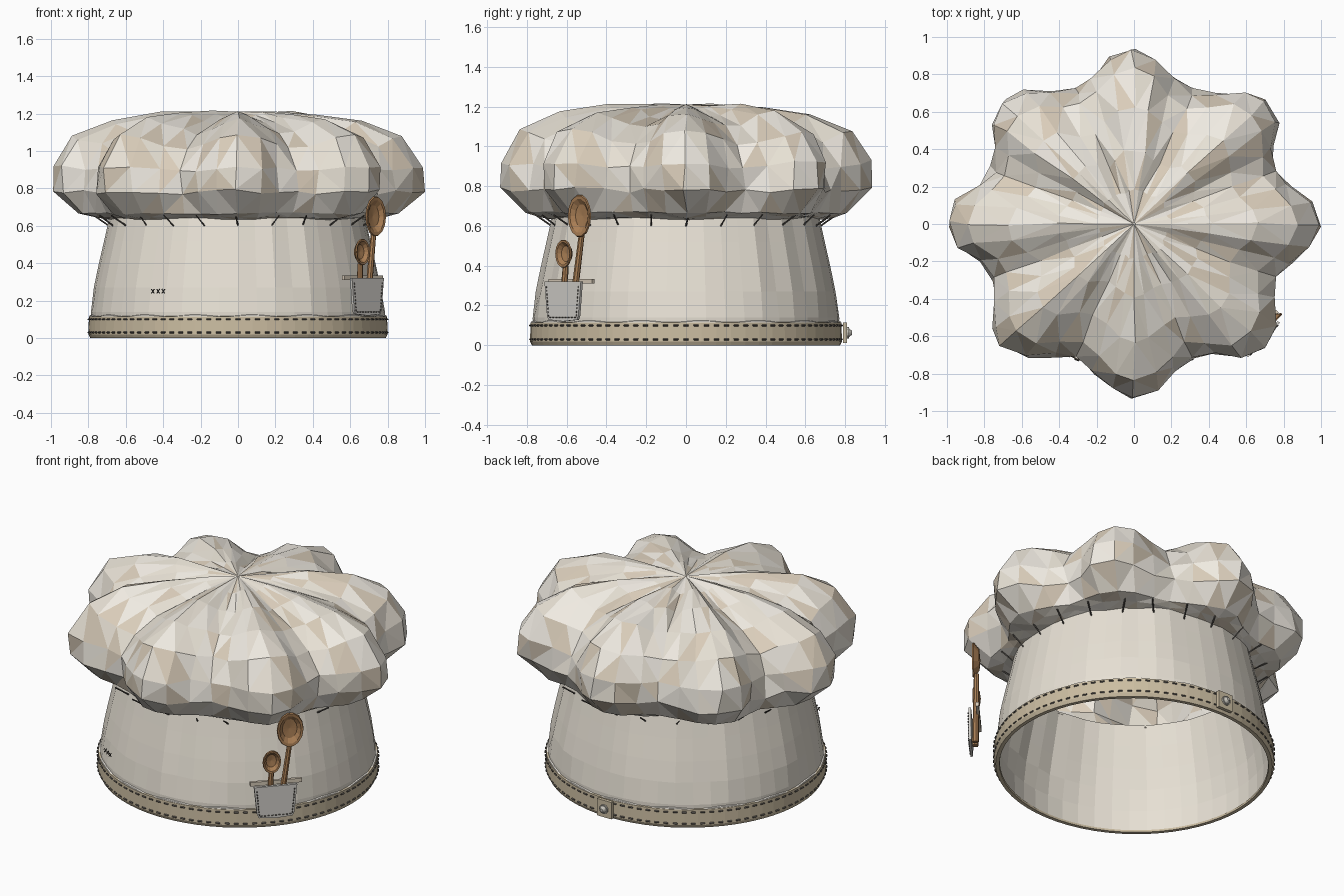
import bpy, bmesh, random
from math import sin, cos, pi, radians
from mathutils import Matrix, Vector

if "Cube" in bpy.data.objects:
    bpy.data.objects.remove(bpy.data.objects["Cube"])

random.seed(4)


def mat(name, *rgb):
    m = bpy.data.materials.new(name)
    m.diffuse_color = (*rgb, 1)
    m.use_nodes = True
    m.node_tree.nodes["Principled BSDF"].inputs["Base Color"].default_value = m.diffuse_color
    return m


CREAM = mat("cream", 0.80, 0.75, 0.66)
PALE = mat("pale_cream", 0.87, 0.83, 0.76)
BEIGE = mat("beige", 0.70, 0.61, 0.49)
BAND = mat("band_tan", 0.60, 0.51, 0.36)
THREAD = mat("thread", 0.10, 0.09, 0.08)
CANVAS = mat("canvas", 0.66, 0.64, 0.60)
WOOD = mat("wood", 0.40, 0.21, 0.09)
METAL = mat("metal", 0.55, 0.53, 0.48)


def finish(name, bm, *mats):
    bmesh.ops.remove_doubles(bm, verts=bm.verts, dist=1e-5)
    bmesh.ops.recalc_face_normals(bm, faces=bm.faces)
    me = bpy.data.meshes.new(name)
    bm.to_mesh(me)
    bm.free()
    for m in mats:
        me.materials.append(m)
    ob = bpy.data.objects.new(name, me)
    bpy.context.collection.objects.link(ob)
    return ob


def surface(bm, rows, n, point, closed=False):
    """Skin a ring-by-ring surface; point(row, k) gives each vertex."""
    rings = [[bm.verts.new(point(j, k)) for k in range(n)] for j in range(rows)]
    for j in range(rows if closed else rows - 1):
        a, b = rings[j], rings[(j + 1) % rows]
        for k in range(n):
            bm.faces.new((a[k], a[(k + 1) % n], b[(k + 1) % n], b[k]))


def rod(bm, p, q, r1, r2=None, sides=4):
    p, q = Vector(p), Vector(q)
    m = Matrix.Translation((p + q) / 2) @ (q - p).to_track_quat('Z', 'Y').to_matrix().to_4x4()
    bmesh.ops.create_cone(bm, cap_ends=True, segments=sides, radius1=r1,
                          radius2=r1 if r2 is None else r2, depth=(q - p).length, matrix=m)


def box(bm, centre, size):
    bmesh.ops.create_cube(bm, size=1, matrix=Matrix.Translation(centre) @ Matrix.Diagonal((*size, 1)))


def polar(r, deg, z, ys=0.98):
    a = radians(deg)
    return Vector((r * cos(a), r * sin(a) * ys, z))


# crown: eight puffed lobes, blended between a lobe and a valley profile
LOBE = [(.68, .63), (.76, .645), (.86, .665), (1.0, .79), (1.0, .925), (.89, 1.085),
        (.68, 1.175), (.42, 1.207), (.2, 1.213), (0, 1.21)]
VALLEY = [(.68, .64), (.71, .65), (.76, .67), (.82, .78), (.81, .90), (.73, 1.02),
          (.56, 1.10), (.36, 1.15), (.18, 1.185), (0, 1.21)]
N = 48
bm = bmesh.new()


def crown_point(j, k):
    w = .5 + .5 * cos(8 * 2 * pi * k / N)
    r, z = (v + (l - v) * w for l, v in zip(LOBE[j], VALLEY[j]))
    s = 0 if j in (0, 9) else .018 if 2 < j < 8 else .008
    if r > 0:
        r += random.uniform(-s, 0 if k % 6 == 0 else s)
        z += random.uniform(-s, s * .4)
    a = 360 * k / N + random.uniform(-60, 60) * s
    return polar(r, a, z, .94 if j > 1 else .97)


surface(bm, 10, N, crown_point)
bmesh.ops.remove_doubles(bm, verts=bm.verts, dist=1e-5)
bmesh.ops.triangulate(bm, faces=bm.faces)
for f in bm.faces:
    f.material_index = random.choice((0, 0, 1, 1, 2))
finish("puffed_crown", bm, CREAM, PALE, BEIGE)

# tapering pleated wall
WALL = [(.785, .012), (.786, .14), (.768, .27), (.743, .39), (.713, .52), (.685, .645)]
ripple = [random.uniform(-.008, .008) for _ in range(N)]
bm = bmesh.new()
surface(bm, 6, N, lambda j, k: polar(WALL[j][0] + (ripple[k] if j > 1 else 0), 360 * k / N, WALL[j][1]))
wall = finish("pleated_wall", bm, CREAM)
mod = wall.modifiers.new("cloth", 'SOLIDIFY')
mod.thickness = .014

# head band
RIM = [(.78, .117), (.797, .115), (.80, .02), (.79, 0), (.768, 0), (.766, .012), (.78, .014)]
bm = bmesh.new()
surface(bm, 7, 64, lambda j, k: polar(RIM[j][0], 360 * k / 64, RIM[j][1]), True)
finish("head_band", bm, BAND)

# wavy tuck just above the band
bm = bmesh.new()
TUCK = [(.782, .10), (.796, .105), (.793, .118), (.78, .122)]
surface(bm, 4, 96, lambda j, k: polar(TUCK[j][0], 3.75 * k, TUCK[j][1] + (.005 * sin(k * pi / 3) if j > 1 else 0)), True)
finish("wavy_tuck", bm, PALE)

# two rows of band stitches
bm = bmesh.new()
for z in (.03, .10):
    for k in range(96):
        a = 360 * k / 96
        rod(bm, polar(.801, a - .9, z), polar(.801, a + .9, z), .005)
finish("band_stitches", bm, THREAD)

# gathers pinching crown to wall
bm = bmesh.new()
for k in range(24):
    rod(bm, polar(.69, 15 * k, .60), polar(.77, 15 * k + random.uniform(-2, 2), .655), .0045)
finish("gather_stitches", bm, THREAD)

# three small crossed stitches on the front
bm = bmesh.new()
for k in range(3):
    x, y = -.455 + .028 * k, -.66 - .016 * k
    for s in (-1, 1):
        rod(bm, (x - .008, y, .25 - .012 * s), (x + .008, y, .25 + .012 * s), .003)
finish("crossed_stitches", bm, THREAD)

# fastening tab and stud at the back
bm = bmesh.new()
box(bm, (0, .798, .063), (.10, .02, .105))
finish("back_tab", bm, BAND)
bm = bmesh.new()
rod(bm, (0, .80, .063), (0, .818, .063), .028, sides=12)
rod(bm, (0, .818, .063), (0, .835, .063), .022, .010, sides=12)
finish("back_stud", bm, METAL)

# utensil pocket: local x runs along it, local y points outward
POCKET = Matrix.Translation((.695, -.62, 0)) @ Matrix.Rotation(radians(-133), 4, 'Z')
bm = bmesh.new()
outline = [(-.125, .32), (-.108, .15), (-.098, .128), (0, .12), (.098, .128), (.108, .15), (.125, .32)]
face = bm.faces.new([bm.verts.new((x, 0, z)) for x, z in outline])
out = bmesh.ops.extrude_face_region(bm, geom=[face])
bmesh.ops.translate(bm, verts=[v for v in out["geom"] if isinstance(v, bmesh.types.BMVert)], vec=(0, -.015, 0))
finish("pocket", bm, CANVAS).matrix_world = POCKET

bm = bmesh.new()
path = [Vector((x * .88, .002, .14 + (z - .15) * .95)) for x, z in (outline[0], outline[1], outline[5], outline[6])]
for p, q in zip(path, path[1:]):
    for k in range(9):
        rod(bm, p.lerp(q, (k + .2) / 9), p.lerp(q, (k + .7) / 9), .003)
finish("pocket_stitches", bm, THREAD).matrix_world = POCKET

bm = bmesh.new()
box(bm, (-.012, -.052, .322), (.30, .018, .024))
finish("pocket_bar", bm, BEIGE).matrix_world = POCKET

# wooden spoons standing in the pocket
BOWL = [(0, -.03), (.6, -.024), (1, .006), (.96, .014), (.8, .012), (.55, -.008), (0, -.014)]


def spoon(name, foot, head, rx, rz):
    bm = bmesh.new()
    head = Vector(head)
    surface(bm, 7, 14, lambda j, k: head + Vector((rx * BOWL[j][0] * cos(2 * pi * k / 14), BOWL[j][1],
                                                  rz * BOWL[j][0] * sin(2 * pi * k / 14))))
    rod(bm, foot, head - Vector((0, .008, rz * .85)), .019, .015, 8)
    finish(name, bm, WOOD).matrix_world = POCKET


spoon("large_spoon", (-.03, -.035, .15), (-.09, -.036, .65), .078, .108)
spoon("small_spoon", (.03, -.03, .16), (.017, -.033, .46), .054, .072)
